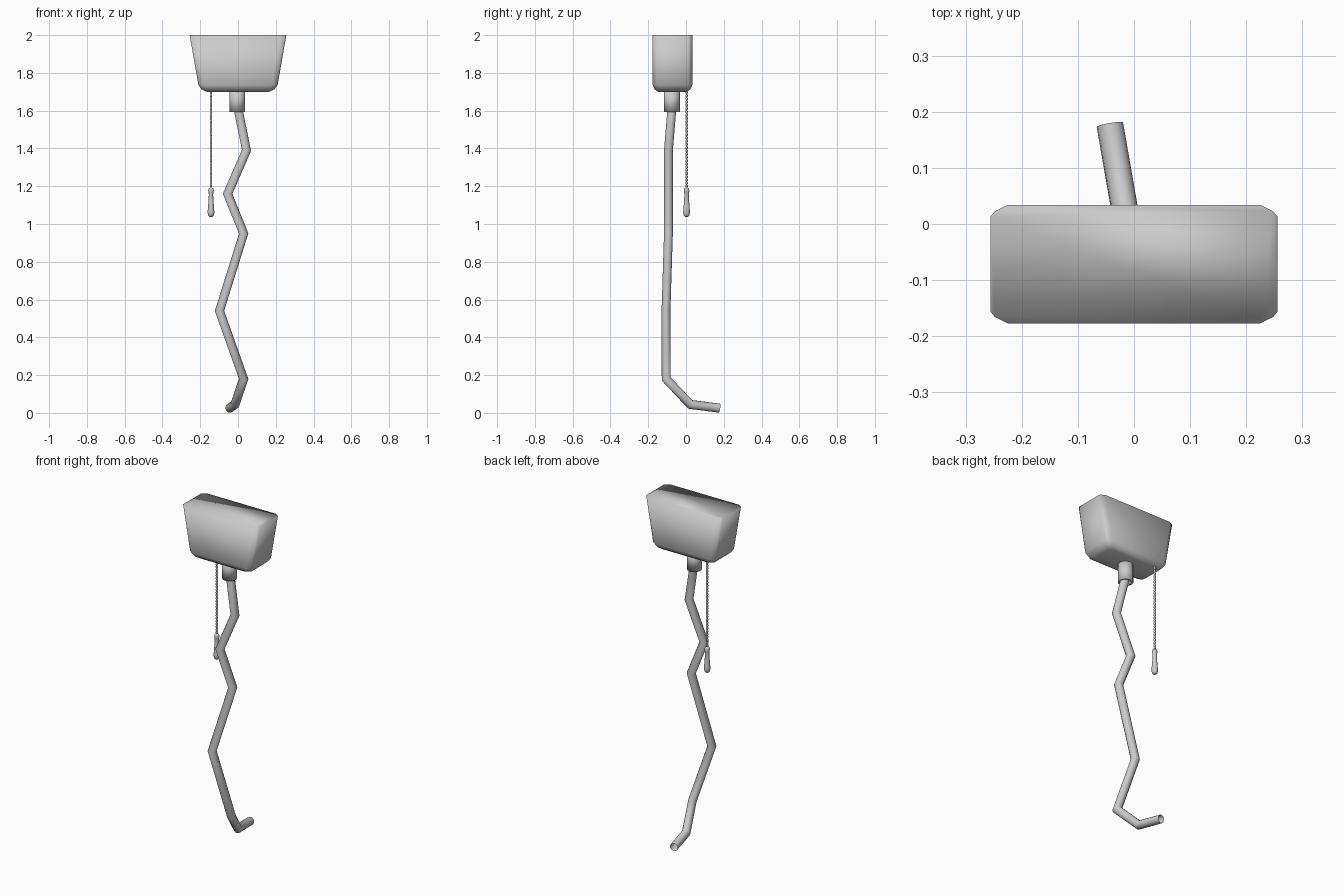
import bpy, bmesh, math
from mathutils import Vector

if "Cube" in bpy.data.objects:
    bpy.data.objects.remove(bpy.data.objects["Cube"])


def build(name, rings, cap_start=True, cap_end=True):
    """Skin a list of equal-length point rings into a smooth object."""
    bm = bmesh.new()
    loops = [[bm.verts.new(p) for p in ring] for ring in rings]
    n = len(loops[0])
    for a, b in zip(loops, loops[1:]):
        for i in range(n):
            j = (i + 1) % n
            bm.faces.new((a[i], a[j], b[j], b[i]))
    if cap_start:
        bm.faces.new(loops[0])
    if cap_end:
        bm.faces.new(loops[-1])
    bmesh.ops.recalc_face_normals(bm, faces=bm.faces)
    for f in bm.faces:
        f.smooth = True
    mesh = bpy.data.meshes.new(name)
    bm.to_mesh(mesh)
    bm.free()
    obj = bpy.data.objects.new(name, mesh)
    bpy.context.collection.objects.link(obj)
    return obj


def lathe(name, x, y, profile, sides, cap_start=True, cap_end=True):
    """Revolve (radius, z) points about a vertical axis."""
    rings = [[(x + r * math.cos(2 * math.pi * i / sides),
               y + r * math.sin(2 * math.pi * i / sides), z)
              for i in range(sides)] for r, z in profile]
    return build(name, rings, cap_start, cap_end)


def mitred_tube(name, pts, radius, sides):
    """Tube along a path with mitred corners and hollow ends."""
    pts = [Vector(p) for p in pts]
    dirs = [(b - a).normalized() for a, b in zip(pts, pts[1:])]
    side = dirs[0].orthogonal().normalized()
    up = dirs[0].cross(side)
    ring = [pts[0] + radius * (math.cos(t) * side + math.sin(t) * up)
            for t in (2 * math.pi * i / sides for i in range(sides))]
    rings = [ring]
    for k, d in enumerate(dirs):
        nxt = dirs[k + 1] if k + 1 < len(dirs) else d
        n = (d + nxt).normalized()
        ring = [p + d * ((pts[k + 1] - p).dot(n) / d.dot(n)) for p in ring]
        rings.append(ring)
    return build(name, rings, False, False)


# Cistern tank: tapered box with chamfered corners and underside
def tank_ring(hx, hy, cx, cy, z, yc=-0.0715):
    quarter = [(hx - cx, hy), (hx - 0.25 * cx, hy - 0.55 * cy), (hx, hy - cy)]
    right = quarter + [(x, -y) for x, y in reversed(quarter)]
    loop = right + [(-x, y) for x, y in reversed(right)]
    return [(x, yc + y, z) for x, y in loop]


build("cistern_tank", [
    tank_ring(0.165, 0.076, 0.02, 0.015, 1.70),
    tank_ring(0.193, 0.095, 0.026, 0.02, 1.713),
    tank_ring(0.21, 0.1055, 0.031, 0.021, 1.737),
    tank_ring(0.256, 0.1055, 0.031, 0.021, 2.0),
])

# Outlet collar below the tank
lathe("outlet_collar", -0.004, -0.075, [(0.042, 1.71), (0.042, 1.593), (0.03, 1.593), (0.03, 1.63)], 12)

# Crooked flush pipe
mitred_tube("flush_pipe", [
    (-0.004, -0.073, 1.63), (0.045, -0.093, 1.39), (-0.055, -0.093, 1.16),
    (0.03, -0.093, 0.95), (-0.098, -0.106, 0.54), (0.03, -0.105, 0.18),
    (-0.016, 0.022, 0.045), (-0.043, 0.177, 0.025)], 0.024, 12)

# Pull chain made of small beads
beads, top, bottom = 30, 1.705, 1.19
step = (top - bottom) / beads
bead = [(0.003, 0.0), (0.0065, 0.28), (0.0065, 0.72)]
lathe("pull_chain", -0.143, 0.003,
      [(r, top - (i + t) * step) for i in range(beads) for r, t in bead], 8)

# Chain handle
lathe("chain_handle", -0.143, 0.003, [
    (0.005, 1.193), (0.012, 1.188), (0.015, 1.178), (0.013, 1.166),
    (0.0115, 1.155), (0.013, 1.125), (0.017, 1.075), (0.018, 1.06),
    (0.015, 1.045), (0.008, 1.038)], 12)
